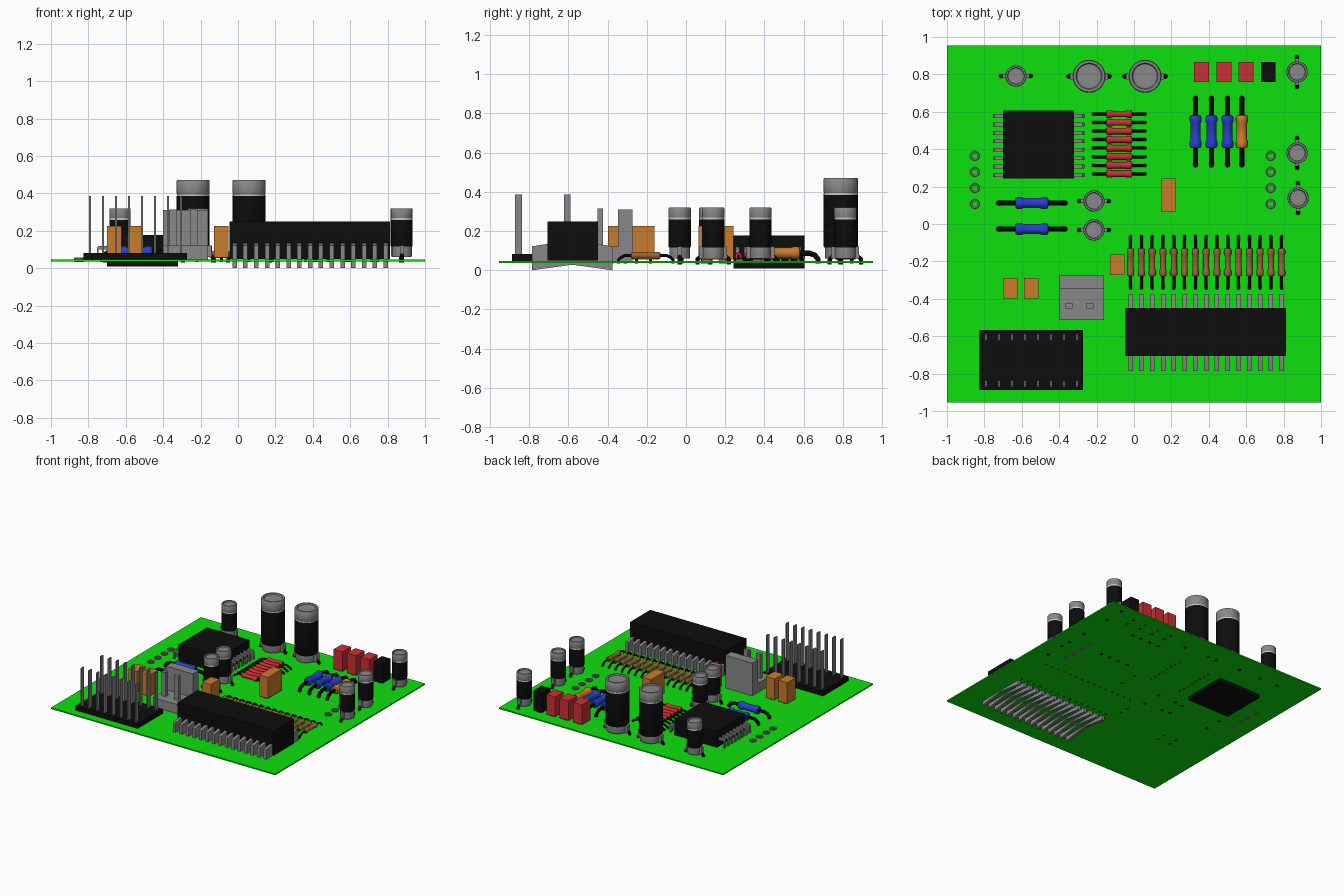
import bpy, bmesh
from math import sin, cos, pi
from mathutils import Matrix, Vector

if "Cube" in bpy.data.objects:
    bpy.data.objects.remove(bpy.data.objects["Cube"])

COLORS = {"green": (0.004, 0.75, 0.004), "black": (0.004, 0.004, 0.004), "grey": (0.25, 0.25, 0.25),
          "red": (0.6, 0.03, 0.035), "orange": (0.58, 0.2, 0.025), "blue": (0.02, 0.05, 0.6),
          "brown": (0.3, 0.13, 0.04), "white": (0.75, 0.75, 0.75)}
MATS = {}
for key, c in COLORS.items():
    MATS[key] = bpy.data.materials.new(key)
    MATS[key].diffuse_color = (*c, 1)
KEYS = list(COLORS)
TOP = 0.046          # upper face of the board


def paint(faces, mat):
    for f in faces:
        f.material_index = KEYS.index(mat)


def box(bm, lo, hi, mat):
    size = [b - a for a, b in zip(lo, hi)]
    mid = [(a + b) / 2 for a, b in zip(lo, hi)]
    m = Matrix.Translation(mid) @ Matrix.Diagonal((*size, 1))
    vs = bmesh.ops.create_cube(bm, size=1, matrix=m)["verts"]
    paint({f for v in vs for f in v.link_faces}, mat)


def skin(bm, rings, mat, caps=True):
    n = len(rings[0])
    fs = [bm.faces.new((a[i], a[(i + 1) % n], b[(i + 1) % n], b[i]))
          for a, b in zip(rings, rings[1:]) for i in range(n)]
    if caps:
        fs += [bm.faces.new(rings[0][::-1]), bm.faces.new(rings[-1])]
    paint(fs, mat)


def lathe(bm, prof, mat, axis="z", seg=24, caps=True):
    """Revolve (radius, height) pairs round z or x."""
    rings = []
    for r, h in prof:
        pts = [(r * cos(2 * pi * i / seg), r * sin(2 * pi * i / seg)) for i in range(seg)]
        rings.append([bm.verts.new((a, b, h) if axis == "z" else (h, a, b)) for a, b in pts])
    skin(bm, rings, mat, caps)


def tube(bm, pts, r, mat, seg=8):
    """Round wire along (x, z) points."""
    pts = [Vector((x, 0, z)) for x, z in pts]
    rings = []
    for i, p in enumerate(pts):
        t = (pts[min(i + 1, len(pts) - 1)] - pts[max(i - 1, 0)]).normalized()
        side = Vector((0, 1, 0))
        up = t.cross(side)
        rings.append([bm.verts.new(p + r * (cos(2 * pi * k / seg) * side + sin(2 * pi * k / seg) * up))
                      for k in range(seg)])
    skin(bm, rings, mat)


def prism(bm, pts, x0, x1, mat):
    """Extrude a (y, z) outline along x."""
    skin(bm, [[bm.verts.new((x, y, z)) for y, z in pts] for x in (x0, x1)], mat)


def finish(name, bm):
    bmesh.ops.recalc_face_normals(bm, faces=bm.faces)
    used = sorted({f.material_index for f in bm.faces})
    for f in bm.faces:
        f.material_index = used.index(f.material_index)
        f.smooth = True
    for e in bm.edges:
        e.smooth = e.calc_face_angle(0) < 0.7
    me = bpy.data.meshes.new(name)
    bm.to_mesh(me)
    bm.free()
    for u in used:
        me.materials.append(MATS[KEYS[u]])
    return me


def place(name, me, x=0, y=0, turn=0):
    ob = bpy.data.objects.new(name, me)
    ob.location = (x, y, 0)
    ob.rotation_euler.z = turn
    bpy.context.collection.objects.link(ob)


def solid(name, lo, hi, mat):
    bm = bmesh.new()
    box(bm, lo, hi, mat)
    place(name, finish(name, bm))


# circuit board
solid("board", (-1, -0.955, 0.036), (1, 0.955, TOP), "green")


# resistors: bulged body with bent wire ends
def resistor(name, half, r, reach, wire, z, mat):
    bm = bmesh.new()
    body = [(wire, -half), (r * .85, -half * .97), (r, -half * .85), (r, -half * .62), (r * .84, -half * .5)]
    body += [(a, -h) for a, h in body[::-1]]
    lathe(bm, body, mat, "x", 16)
    bmesh.ops.translate(bm, verts=bm.verts, vec=(0, 0, z))
    for s in (-1, 1):
        bend = half + (reach - half) * .45
        tube(bm, [(s * half * .9, z), (s * bend, z), (s * (bend + (reach - bend) * .5), z - .01),
                  (s * (reach - wire), TOP + wire), (s * (reach - wire), 0.034)], wire, "black")
    return finish(name, bm)


red_res = resistor("red_resistor", 0.07, 0.02, 0.147, 0.008, 0.072, "red")
for i in range(8):
    place("red_resistor", red_res, -0.079, 0.588 - 0.0457 * i)
brown_res = resistor("brown_resistor", 0.075, 0.019, 0.147, 0.008, 0.075, "brown")
PIN_X = [-0.018 + 0.0577 * i for i in range(15)]
for x in PIN_X:
    place("brown_resistor", brown_res, x, -0.205, pi / 2)
blue_res = resistor("blue_resistor", 0.089, 0.032, 0.192, 0.013, 0.086, "blue")
orange_res = resistor("orange_resistor", 0.089, 0.033, 0.192, 0.013, 0.088, "orange")
for y in (0.112, -0.027):
    place("blue_resistor", blue_res, -0.546, y)
for x in (0.329, 0.414, 0.5):
    place("blue_resistor", blue_res, x, 0.494, pi / 2)
place("orange_resistor", orange_res, 0.577, 0.494, pi / 2)


# can capacitors: grey foot with side tabs, black sleeve, grey recessed lid
def capacitor(name, r, top, lid):
    bm = bmesh.new()
    lathe(bm, [(r * .9, 0.06), (r * .93, 0.07), (r * .93, 0.12)], "grey", seg=32)
    lathe(bm, [(r * .95, 0.115), (r, 0.122), (r, lid)], "black", seg=32)
    lathe(bm, [(r * .99, lid), (r * .99, lid + 0.01)], "white", seg=32)
    lathe(bm, [(r * .97, lid + 0.01), (r, lid + 0.016), (r, top - 0.006), (r * .95, top), (r * .8, top),
               (r * .74, top - 0.008), (r * .6, top - 0.008)], "grey", seg=32)
    for s in (-1, 1):
        a, b = sorted((s * r * .7, s * (r + 0.014)))
        box(bm, (a, -r * .2, 0.06), (b, r * .2, 0.12), "grey")
        tube(bm, [(s * r * .8, 0.072), (s * (r + .008), 0.07), (s * (r + .022), 0.058), (s * (r + .024), 0.03)],
             0.011, "black")
    return finish(name, bm)


big = capacitor("large_capacitor", 0.088, 0.472, 0.385)
small = capacitor("small_capacitor", 0.057, 0.32, 0.258)
for x in (-0.24, 0.059):
    place("large_capacitor", big, x, 0.79)
for x, y, turn in ((-0.631, 0.791, 0), (-0.214, 0.123, 0), (-0.214, -0.032, 0),
                   (0.872, 0.813, pi / 2), (0.872, 0.38, pi / 2), (0.877, 0.139, pi / 2)):
    place("small_capacitor", small, x, y, turn)


# box capacitors on two short legs
def block(name, x0, x1, y0, y1, top, mat):
    bm = bmesh.new()
    box(bm, (x0, y0, 0.056), (x1, y1, top), mat)
    xm = (x0 + x1) / 2
    for y in (y0 + 0.02, y1 - 0.02):
        box(bm, (xm - .008, y - .008, 0.034), (xm + .008, y + .008, 0.06), "black")
    place(name, finish(name, bm))


for x in (0.32, 0.44, 0.56):
    block("red_block", x, x + 0.08, 0.76, 0.866, 0.215, "red")
block("black_block", 0.678, 0.756, 0.76, 0.866, 0.215, "black")
block("orange_block", 0.145, 0.222, 0.064, 0.242, 0.226, "orange")
block("orange_block", -0.128, -0.05, -0.273, -0.162, 0.226, "orange")
for x in (-0.70, -0.588):
    block("orange_block", x, x + 0.078, -0.398, -0.29, 0.226, "orange")

# processor chip, showing through the underside, with bent legs
solid("chip_body", (-0.70, 0.242, 0.008), (-0.32, 0.606, 0.177), "black")
bm = bmesh.new()
LEG = [(0.18, 0.118), (0.235, 0.118), (0.245, 0.108), (0.245, 0.04), (0.235, 0.04), (0.235, 0.1), (0.18, 0.1)]
for i in range(8):
    y = 0.577 - 0.045 * i
    for s in (-1, 1):
        skin(bm, [[bm.verts.new((-0.51 + s * a, y + d, z)) for a, z in LEG] for d in (-.01, .01)], "grey")
place("chip_legs", finish("chip_legs", bm))

# long socket with looped pins passing below the board
solid("socket_body", (-0.045, -0.706, 0.05), (0.813, -0.45, 0.25), "black")
bm = bmesh.new()
LOOP = [(-0.785, 0), (-0.785, 0.122), (-0.705, 0.135), (-0.455, 0.135), (-0.375, 0.122), (-0.375, 0), (-0.58, 0.028)]
for x in PIN_X:
    prism(bm, LOOP, x - 0.012, x + 0.012, "grey")
place("socket_pins", finish("socket_pins", bm))

# pin header
solid("header_base", (-0.826, -0.888, 0.046), (-0.273, -0.567, 0.082), "black")
bm = bmesh.new()
for i in range(8):
    x = -0.791 + 0.0695 * i
    for y in (-0.606, -0.855):
        box(bm, (x - .005, y - .017, 0.06), (x + .005, y + .017, 0.387), "grey")
place("header_pins", finish("header_pins", bm))

# two-pin power connector with back wall
bm = bmesh.new()
prism(bm, [(-0.513, TOP), (-0.513, 0.12), (-0.347, 0.12), (-0.347, 0.31), (-0.273, 0.31), (-0.273, TOP)],
      -0.40, -0.16, "grey")
place("power_connector", finish("power_connector", bm))
bm = bmesh.new()
for x in (-0.348, -0.235):
    box(bm, (x - .018, -0.451, 0.1), (x + .018, -0.423, 0.314), "grey")
place("power_pins", finish("power_pins", bm))

# plated hole rings
bm = bmesh.new()
lathe(bm, [(0.014, 0.034), (0.024, 0.034), (0.026, 0.054), (0.022, 0.057), (0.014, 0.055), (0.014, 0.034)],
      "grey", seg=20, caps=False)
bmesh.ops.remove_doubles(bm, verts=bm.verts, dist=1e-5)
ring = finish("hole_ring", bm)
for x in (-0.851, 0.731):
    for i in range(4):
        place("hole_ring", ring, x, 0.364 - 0.0857 * i)

for m in bpy.data.materials:
    if m.users and not m.is_grease_pencil:
        m.use_nodes = True
        m.node_tree.nodes["Principled BSDF"].inputs["Base Color"].default_value = m.diffuse_color
